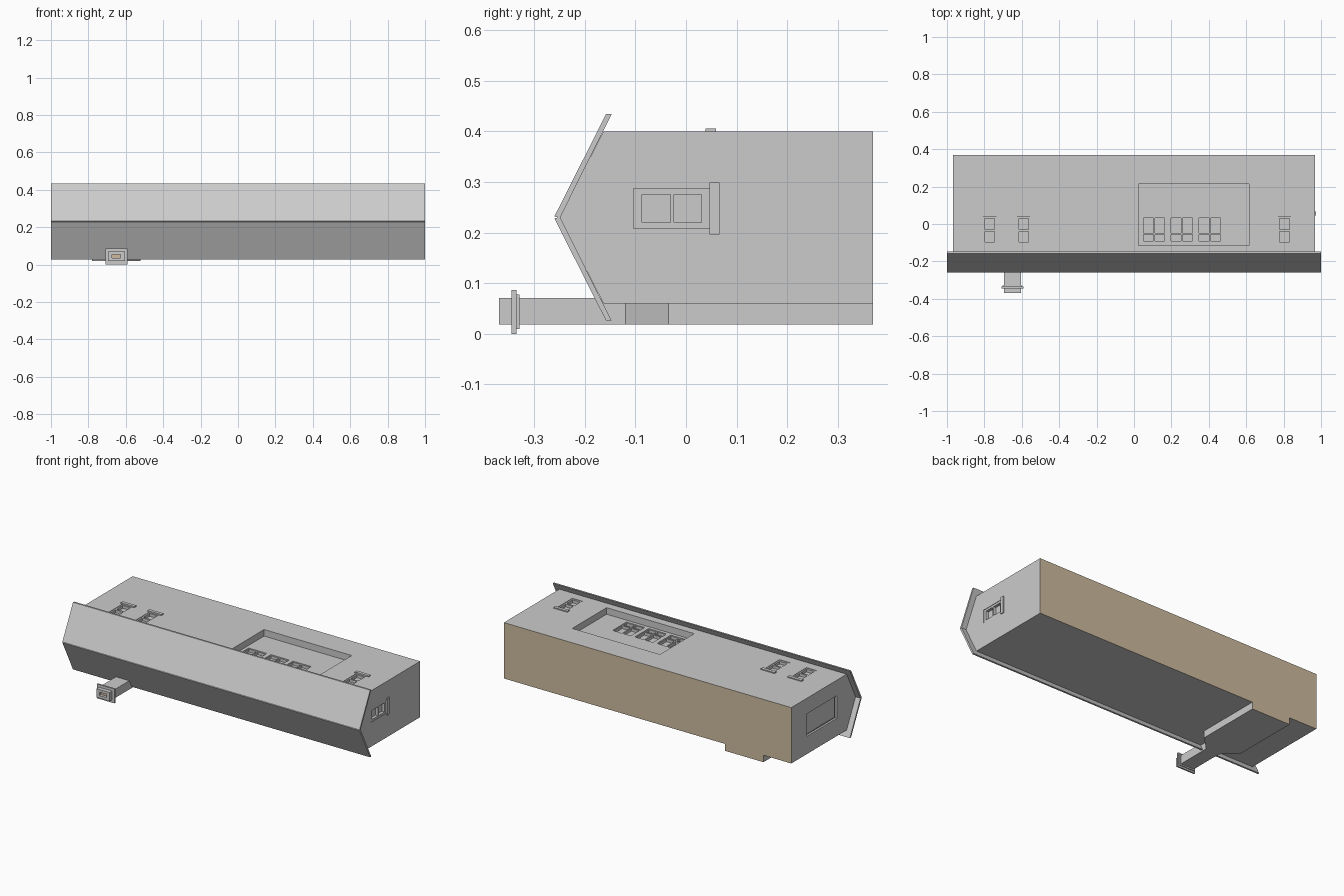
import bpy, bmesh

if "Cube" in bpy.data.objects:
    bpy.data.objects.remove(bpy.data.objects["Cube"])

tan = bpy.data.materials.new("tan")
tan.diffuse_color = (0.62, 0.5, 0.35, 1)
tan.use_nodes = True
tan.node_tree.nodes["Principled BSDF"].inputs["Base Color"].default_value = tan.diffuse_color


def link(name, bm):
    bmesh.ops.recalc_face_normals(bm, faces=bm.faces)
    me = bpy.data.meshes.new(name)
    bm.to_mesh(me)
    bm.free()
    ob = bpy.data.objects.new(name, me)
    bpy.context.collection.objects.link(ob)
    return ob


def boxes(name, spans):
    """One object from boxes given as ((x0, x1), (y0, y1), (z0, z1))."""
    bm = bmesh.new()
    for s in spans:
        vs = bmesh.ops.create_cube(bm, size=1)["verts"]
        for v in vs:
            v.co = [(a + b) / 2 + c * (b - a) for (a, b), c in zip(s, v.co)]
    return link(name, bm)


def prism(name, pts, axis, a, b):
    """Extrude a profile along an axis: yz profile for x, xy profile for z."""
    bm = bmesh.new()
    place = (lambda p, q: (q, *p)) if axis == "x" else (lambda p, q: (*p, q))
    f = bm.faces.new([bm.verts.new(place(p, a)) for p in pts])
    new = bmesh.ops.extrude_face_region(bm, geom=[f])["geom"]
    i = 0 if axis == "x" else 2
    for v in new:
        if isinstance(v, bmesh.types.BMVert):
            v.co[i] = b
    return link(name, bm)


def cut(ob, span):
    cutter = boxes("cutter", [span])
    cutter.hide_render = True
    mod = ob.modifiers.new("cut", "BOOLEAN")
    mod.operation = "DIFFERENCE"
    mod.solver = "EXACT"
    mod.object = cutter
    bpy.context.view_layer.objects.active = ob
    bpy.ops.object.modifier_apply(modifier=mod.name)
    bpy.data.objects.remove(cutter)


def base_tan(ob):
    ob.data.materials.append(None)
    ob.data.materials.append(tan)
    for p in ob.data.polygons:
        if p.normal.y > 0.9 and p.center.y > 0.36:
            p.material_index = 1


# House body lying on its back, gable towards -y
W = 0.967
body = prism("house_body", [(0.369, 0.06), (0.369, 0.40), (-0.163, 0.40),
                            (-0.25, 0.23), (-0.163, 0.06)], "x", -W, W)


def window(name, us, vs, level, end=False, sill=False, depth=0.02):
    """Recessed window; us and vs list the edges frame/pane/bar/pane/frame."""
    def span(u, v, n):
        return (n, v, u) if end else (u, v, n)
    cut(body, span((us[0], us[-1]), (vs[0], vs[-1]), (level - depth, level + 0.004)))
    n = (level - depth, level - 0.003)
    bars = [span((us[i], us[i + 1]), (vs[0], vs[-1]), n) for i in range(0, len(us), 2)]
    bars += [span((us[j], us[j + 1]), (vs[i], vs[i + 1]), n)
             for i in range(0, len(vs), 2) for j in range(1, len(us) - 1, 2)]
    boxes(name + "_frame", bars)
    if sill:
        boxes(name + "_sill", [span((us[0] - 0.012, us[-1] + 0.012),
                                    (vs[-1] - 0.003, vs[-1] + 0.017), (level - 0.02, level + 0.006))])


# Small facade windows
for k, x in enumerate((-0.771, -0.59, 0.805)):
    window(f"small_window_{k + 1}", [x - 0.035, x - 0.026, x + 0.026, x + 0.035],
           [-0.107, -0.095, -0.04, -0.029, 0.03, 0.042], 0.40, sill=True)

# Recessed shopfront with three windows
cut(body, ((0.025, 0.615), (-0.115, 0.215), (0.36, 0.41)))
for k in range(3):
    x = 0.045 + 0.149 * k
    window(f"shop_window_{k + 1}", [x, x + 0.005, x + 0.058, x + 0.066, x + 0.119, x + 0.124],
           [-0.095, -0.09, -0.056, -0.047, 0.033, 0.039], 0.36)

# Gable-end windows
window("side_window", [0.208, 0.22, 0.275, 0.287],
       [-0.104, -0.087, -0.031, -0.024, 0.031, 0.049], W, end=True, sill=True)
window("wide_window", [0.168, 0.174, 0.299, 0.305], [-0.07, -0.06, 0.21, 0.22], -W + 0.015,
       end=True, depth=0.002)
cut(body, ((-W - 0.01, -W + 0.015), (-0.07, 0.22), (0.168, 0.305)))
base_tan(body)

# Two roof slabs meeting at the ridge
for name, s in (("front_roof", 1), ("rear_roof", -1)):
    pts = [(-0.26, 0.002), (-0.158, 0.204), (-0.147, 0.204), (-0.249, -0.001)]
    prism(name, [(y, 0.23 + s * z) for y, z in pts], "x", -1, 1)

# Chimney with sloped shoulders
breast = prism("chimney_breast", [(-0.78, 0.369), (-0.78, -0.035), (-0.695, -0.12),
                                  (-0.605, -0.12), (-0.52, -0.035), (-0.52, 0.369)],
               "z", 0.018, 0.0605)
base_tan(breast)
stack = boxes("chimney_stack", [((-0.695, -0.605), (-0.369, -0.119), (0.018, 0.071))])
cut(stack, ((-0.675, -0.627), (-0.38, -0.35), (0.034, 0.055)))
boxes("chimney_cap", [((-0.709, -0.591), (-0.345, -0.335), (0.0, 0.087)),
                      ((-0.702, -0.598), (-0.335, -0.329), (0.01, 0.078))])
boxes("flue", [((-0.675, -0.627), (-0.352, -0.349), (0.034, 0.055))]).data.materials.append(tan)
